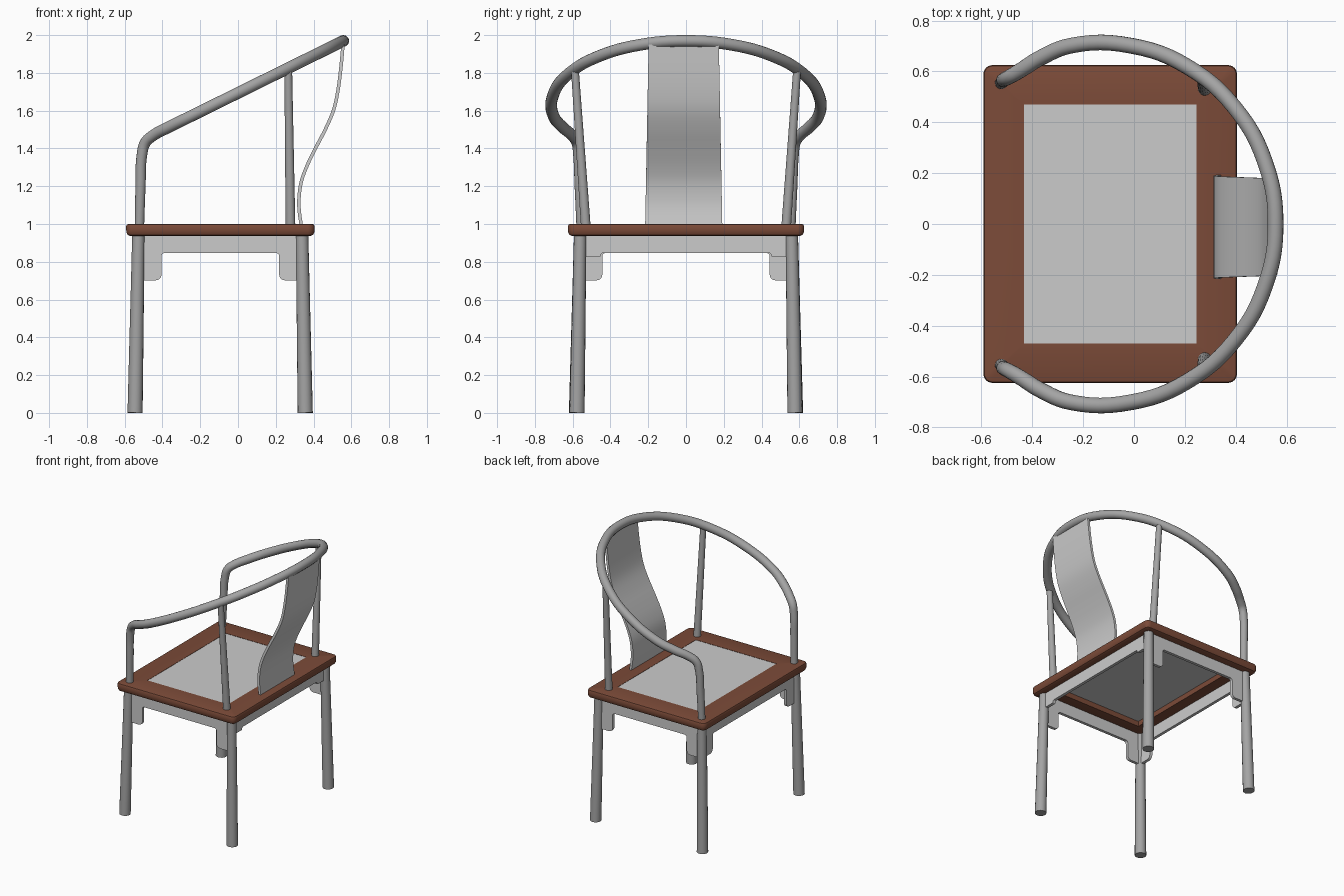
import bpy, bmesh, math
from mathutils import Vector

if "Cube" in bpy.data.objects:
    bpy.data.objects.remove(bpy.data.objects["Cube"])


def material(name, rgb):
    m = bpy.data.materials.new(name)
    m.diffuse_color = (*rgb, 1)
    m.use_nodes = True
    m.node_tree.nodes["Principled BSDF"].inputs["Base Color"].default_value = m.diffuse_color
    return m


BROWN = material("dark_wood", (0.2, 0.07, 0.04))
GREY = material("dark_grey", (0.37, 0.37, 0.37))


def finish(ob, mat=None, angle=35):
    if mat:
        ob.data.materials.clear()
        ob.data.materials.append(mat)
    bpy.ops.object.select_all(action='DESELECT')
    ob.select_set(True)
    bpy.context.view_layer.objects.active = ob
    bpy.ops.object.shade_smooth_by_angle(angle=math.radians(angle))


def mesh_object(name, bm, mat=None):
    bmesh.ops.recalc_face_normals(bm, faces=bm.faces)
    me = bpy.data.meshes.new(name)
    bm.to_mesh(me)
    bm.free()
    ob = bpy.data.objects.new(name, me)
    bpy.context.collection.objects.link(ob)
    finish(ob, mat)


def tube(name, pts):
    """Round bar through (x, y, z, radius) points."""
    cu = bpy.data.curves.new(name, 'CURVE')
    cu.dimensions = '3D'
    cu.bevel_depth = 1
    cu.bevel_resolution = 6
    cu.resolution_u = 6
    cu.use_fill_caps = True
    sp = cu.splines.new('BEZIER')
    sp.bezier_points.add(len(pts) - 1)
    for bp, p in zip(sp.bezier_points, pts):
        bp.co = p[:3]
        bp.radius = p[3]
        bp.handle_left_type = bp.handle_right_type = 'AUTO'
    ob = bpy.data.objects.new(name, cu)
    bpy.context.collection.objects.link(ob)
    bpy.ops.object.select_all(action='DESELECT')
    ob.select_set(True)
    bpy.context.view_layer.objects.active = ob
    bpy.ops.object.convert(target='MESH')
    finish(bpy.context.object, GREY, 50)


def slab(name, outline, offset, mat=None):
    """Extrude a closed 3D outline along the offset vector."""
    bm = bmesh.new()
    face = bm.faces.new([bm.verts.new(p) for p in outline])
    ext = bmesh.ops.extrude_face_region(bm, geom=[face])
    verts = [g for g in ext['geom'] if isinstance(g, bmesh.types.BMVert)]
    bmesh.ops.translate(bm, verts=verts, vec=Vector(offset))
    mesh_object(name, bm, mat)


def rounded_rect(x0, x1, y0, y1, r, z):
    pts = []
    corners = [(x1 - r, y1 - r), (x0 + r, y1 - r), (x0 + r, y0 + r), (x1 - r, y0 + r)]
    for i, (cx, cy) in enumerate(corners):
        for k in range(7):
            a = math.radians(90 * i + 15 * k)
            pts.append((cx + r * math.cos(a), cy + r * math.sin(a), z))
    return pts


# Seat frame: rounded edge profile swept round the seat, with a square opening
bm = bmesh.new()
profile = [(0.022, 0.936), (0.008, 0.943), (0.001, 0.956), (0, 0.97),
           (0, 0.988), (0.004, 0.997), (0.012, 1.0)]
rings = [rounded_rect(-0.592 + i, 0.405 - i, -0.625 + i, 0.625 - i, 0.035 - i, z)
         for i, z in profile]
rings += [rounded_rect(-0.433, 0.246, -0.47, 0.47, 0, z) for z in (1.0, 0.936)]
loops = [[bm.verts.new(p) for p in ring] for ring in rings]
for a, b in zip(loops, loops[1:] + loops[:1]):
    for i in range(len(a)):
        j = (i + 1) % len(a)
        bm.faces.new((a[i], a[j], b[j], b[i]))
bmesh.ops.remove_doubles(bm, verts=bm.verts, dist=1e-5)
mesh_object("seat_frame", bm, BROWN)

# Seat panel
slab("seat_panel", [(-0.433, -0.47, 0.975), (0.246, -0.47, 0.975),
                    (0.246, 0.47, 0.975), (-0.433, 0.47, 0.975)], (0, 0, 0.023))

# Legs and back posts, left and right
for s, side in ((-1, "right"), (1, "left")):
    tube(f"front_leg_{side}", [(-0.545, s * 0.58, 0, 0.04), (-0.527, s * 0.56, 0.95, 0.033)])
    tube(f"back_leg_{side}", [(0.356, s * 0.577, 0, 0.04), (0.339, s * 0.56, 0.95, 0.033)])
    tube(f"back_post_{side}", [(0.278, s * 0.53, 0.98, 0.026), (0.266, s * 0.588, 1.815, 0.021)])


# Arm rail: tilted horseshoe running down into the two front posts
def tilt(x):
    return 1.969 + (x - 0.557) * 0.494


post = [(-0.522, 0.555, 0.98, 0.025), (-0.516, 0.563, 1.2, 0.027),
        (-0.508, 0.57, 1.37, 0.028), (-0.491, 0.578, 1.43, 0.029),
        (-0.45, 0.602, 1.468, 0.03), (-0.37, 0.652, tilt(-0.37), 0.031)]
bow = []
for deg in range(100, -101, -20):
    t = math.radians(deg)
    x = -0.13 + 0.687 * math.cos(t)
    bow.append((x, 0.712 * math.sin(t), tilt(x), 0.031))
tube("arm_rail", post + bow + [(x, -y, z, r) for x, y, z, r in reversed(post)])

# Back splat: S-curved board
keys = [(0.336, 0.985), (0.322, 1.1), (0.332, 1.21), (0.362, 1.3), (0.41, 1.4),
        (0.462, 1.5), (0.505, 1.6), (0.528, 1.7), (0.544, 1.82), (0.556, 1.95)]
curve = []
for i in range(len(keys) - 1):
    p0, p1 = Vector(keys[max(i - 1, 0)]), Vector(keys[i])
    p2, p3 = Vector(keys[i + 1]), Vector(keys[min(i + 2, len(keys) - 1)])
    for k in range(4):
        t = k / 4
        curve.append(0.5 * (2 * p1 + (p2 - p0) * t + (2 * p0 - 5 * p1 + 4 * p2 - p3) * t ** 2
                            + (3 * p1 - p0 - 3 * p2 + p3) * t ** 3))
curve.append(Vector(keys[-1]))
bm = bmesh.new()
rows = []
for i, p in enumerate(curve):
    d = (curve[min(i + 1, len(curve) - 1)] - curve[max(i - 1, 0)]).normalized()
    n = Vector((d.y, -d.x)) * 0.009
    h = 0.204 - 0.019 * (p.y - 1)
    rows.append([bm.verts.new((p.x + e * n.x, -0.012 + w * h, p.y + e * n.y))
                 for e, w in ((1, -1), (1, 1), (-1, 1), (-1, -1))])
for a, b in zip(rows, rows[1:]):
    for i in range(4):
        j = (i + 1) % 4
        bm.faces.new((a[i], a[j], b[j], b[i]))
bm.faces.new(rows[0])
bm.faces.new(rows[-1])
mesh_object("back_splat", bm)


# Aprons under the seat with rounded drops beside the legs
def apron_outline(u0, u1, drop_z, w, r):
    zt = 0.846
    half = [(u0, 0.94), (u0, drop_z)]
    for k in range(6):
        a = math.radians(-90 + 18 * k)
        half.append((u0 + w - r + r * math.cos(a), drop_z + r + r * math.sin(a)))
    q = 0.016 if drop_z < 0.8 else 0.01
    for k in range(6):
        a = math.radians(180 - 18 * k)
        half.append((u0 + w + q + q * math.cos(a), zt - q + q * math.sin(a)))
    return half + [(u0 + u1 - u, z) for u, z in reversed(half)]


T = 0.022
for name, y in (("front_apron", -0.56), ("rear_apron", 0.56)):
    slab(name, [(u, y - T / 2, z) for u, z in apron_outline(-0.515, 0.328, 0.702, 0.11, 0.03)],
         (0, T, 0))
for name, x, drop, w, r in (("left_side_apron", -0.525, 0.702, 0.107, 0.03),
                            ("right_side_apron", 0.339, 0.826, 0.1, 0.009)):
    slab(name, [(x - T / 2, u, z) for u, z in apron_outline(-0.55, 0.55, drop, w, r)],
         (T, 0, 0))
